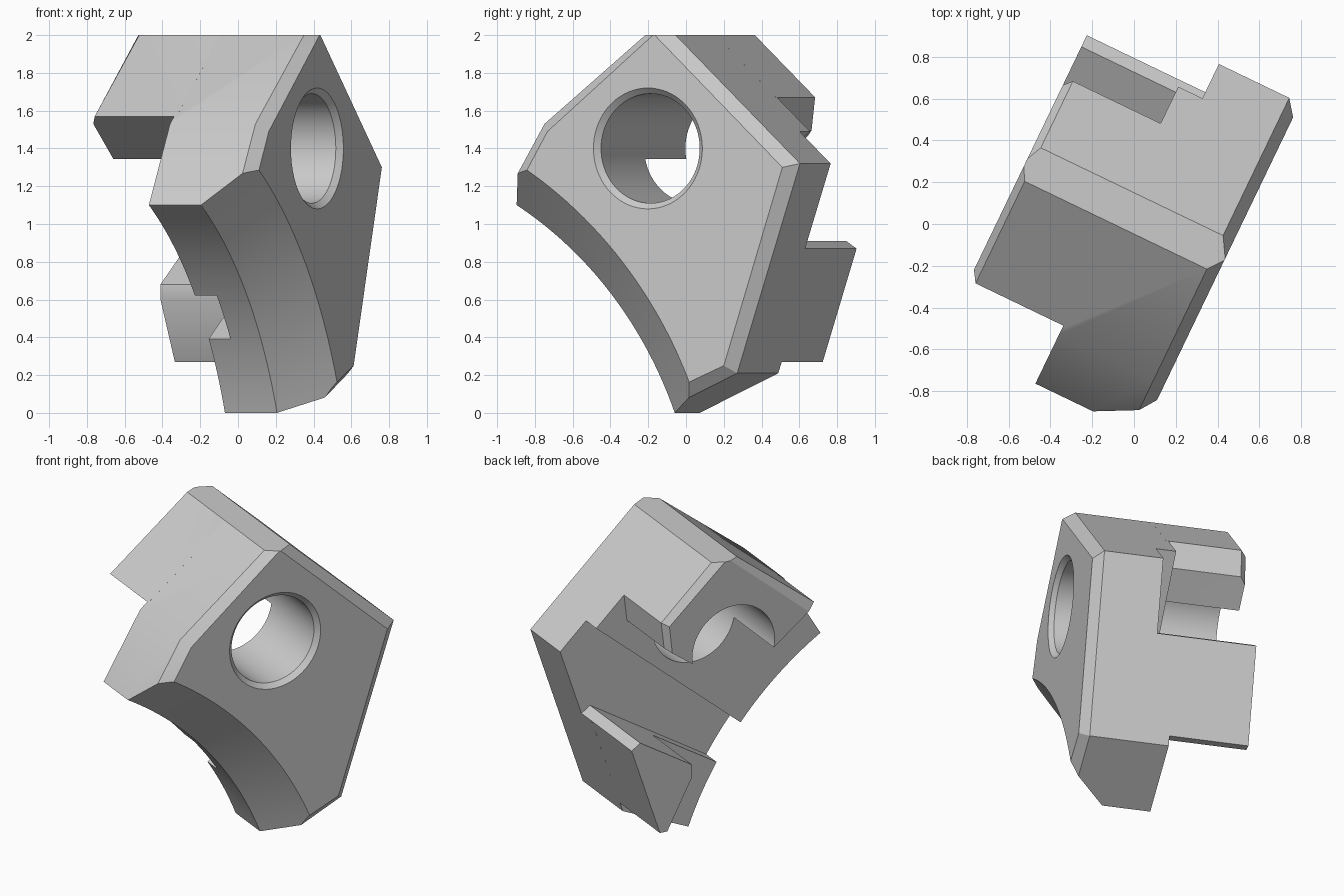
import bpy, bmesh, math
from mathutils import Matrix

cube = bpy.data.objects.get("Cube")
if cube:
    bpy.data.objects.remove(cube, do_unlink=True)

TURN = Matrix.Rotation(math.radians(-25.7), 4, 'Z')

grey = bpy.data.materials.new("light_grey")
grey.use_nodes = True
GREY = (0.6, 0.6, 0.6, 1)
grey.diffuse_color = GREY
grey.node_tree.nodes["Principled BSDF"].inputs["Base Color"].default_value = GREY


def loft(name, sections):
    """Closed solid through matching (depth, outline) sections."""
    bm = bmesh.new()
    rings = [[bm.verts.new((a, b, z)) for b, z in outline] for a, outline in sections]
    bm.faces.new(rings[0])
    bm.faces.new(rings[-1])
    n = len(rings[0])
    for r, s in zip(rings, rings[1:]):
        for i in range(n):
            j = (i + 1) % n
            bm.faces.new((r[i], r[j], s[j], s[i]))
    bmesh.ops.recalc_face_normals(bm, faces=bm.faces)
    bm.transform(TURN)
    mesh = bpy.data.meshes.new(name)
    bm.to_mesh(mesh)
    bm.free()
    mesh.materials.append(grey)
    ob = bpy.data.objects.new(name, mesh)
    bpy.context.scene.collection.objects.link(ob)
    return ob


def circle(b, z, r, n):
    return [(b + r * math.cos(2 * math.pi * i / n), z + r * math.sin(2 * math.pi * i / n))
            for i in range(n)]


BACK, FRONT, END = -0.094, 0.465, -0.595

# main plate with a bevelled outer face
outline = [(-.043, 2), (.135, 2), (.866, 1.32), (.497, .21),
           (.035, 0), (-.893, 1.1), (-.635, 1.53)]
inset = [(.03, 2), (.04, 2), (.79, 1.3), (.446, .25),
         (.0, .06), (-.82, 1.1), (-.59, 1.49)]
body = loft("bracket_body", [(BACK, outline), (.408, outline), (FRONT, inset)])

# upper arm with a bevelled end
arm_outline = [(-.043, 2), (.135, 2), (.489, 1.671), (.468, 1.495),
               (.28, 1.355), (-.28, 1.34), (-.585, 1.57)]
arm_inset = [(.02, 2), (.06, 2), (.45, 1.65), (.43, 1.466),
             (.28, 1.355), (-.28, 1.34), (-.53, 1.53)]
arm = loft("upper_arm", [(-.08, arm_outline), (-.56, arm_outline), (END, arm_inset)])

# lower tab
tab_outline = [(.655, .91), (.716, .87), (.517, .27), (.465, .27), (.29, .6), (.29, .68)]
tab = loft("lower_tab", [(-.08, tab_outline), (END, tab_outline)])

# cutters: back channel, bore with countersink, large concave edge
channel_outline = [(-.6, .392), (1.1, 1.845), (1.1, .62), (.716, .87), (.655, .91), (-.6, .115)]
channel = loft("channel_cutter", [(-.3, channel_outline), (.034, channel_outline)])
bore = loft("bore_cutter", [(a, circle(0, 1.4, r, 72)) for a, r in
                            ((-1, .29), (FRONT - .03, .29), (FRONT + .03, .35))])
curve = loft("curved_edge_cutter", [(a, circle(-2.017, -.791, r, 240)) for a, r in
                                    ((-.8, 2.2), (.212, 2.2), (.562, 2.55))])

for op, other in (('DIFFERENCE', channel), ('UNION', arm), ('UNION', tab),
                  ('DIFFERENCE', bore), ('DIFFERENCE', curve)):
    mod = body.modifiers.new(other.name, 'BOOLEAN')
    mod.operation = op
    mod.solver = 'EXACT'
    mod.object = other

# apply the modifiers and drop the helpers
bpy.context.view_layer.update()
result = bpy.data.meshes.new_from_object(body.evaluated_get(bpy.context.evaluated_depsgraph_get()))
body.modifiers.clear()
body.data = result
for ob in (channel, arm, tab, bore, curve):
    bpy.data.objects.remove(ob, do_unlink=True)

bpy.ops.object.select_all(action='DESELECT')
body.select_set(True)
bpy.context.view_layer.objects.active = body
bpy.ops.object.shade_smooth_by_angle(angle=math.radians(30))
